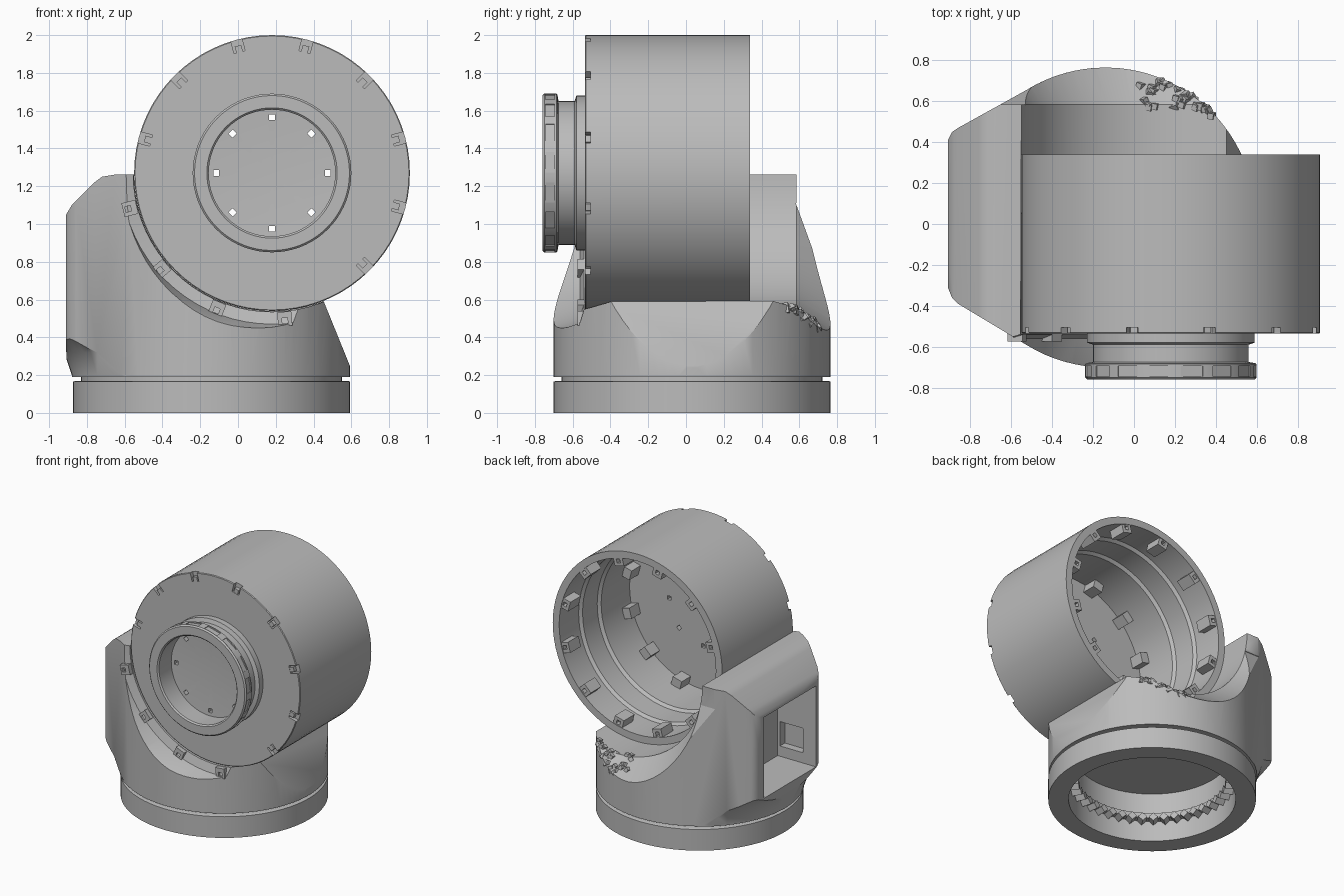
import bpy, bmesh, random
from math import cos, sin, pi, radians, sqrt
from mathutils import Matrix, Vector

old = bpy.data.objects.get("Cube")
if old:
    bpy.data.objects.remove(old)

grey = bpy.data.materials.new("mid grey")
grey.use_nodes = True
grey.diffuse_color = (0.5, 0.5, 0.5, 1)
grey.node_tree.nodes["Principled BSDF"].inputs["Base Color"].default_value = (0.5, 0.5, 0.5, 1)

BASE = Vector((-0.14, 0.032, 0))     # vertical axis of the base
DRUM = Vector((0.18, 0, 1.27))       # horizontal axis of the drum
TURN = Matrix.Rotation(pi / 2, 4, 'X')  # sends z to -y


def finish(bm, name):
    bmesh.ops.recalc_face_normals(bm, faces=bm.faces)
    me = bpy.data.meshes.new(name)
    bm.to_mesh(me)
    bm.free()
    me.materials.append(grey)
    ob = bpy.data.objects.new(name, me)
    bpy.context.scene.collection.objects.link(ob)
    return ob


def smooth(ob, angle=32):
    ob.data.shade_smooth()
    ob.data.set_sharp_from_angle(angle=radians(angle))


def prism(name, pts, axis, lo, hi):
    """Extrude a flat outline along y or z."""
    bm = bmesh.new()
    put = (lambda a, b, t: (a, b, t)) if axis == 'Z' else (lambda a, b, t: (a, t, b))
    face = bm.faces.new([bm.verts.new(put(a, b, lo)) for a, b in pts])
    ext = bmesh.ops.extrude_face_region(bm, geom=[face])
    verts = [g for g in ext["geom"] if isinstance(g, bmesh.types.BMVert)]
    bmesh.ops.translate(bm, verts=verts, vec=put(0, 0, hi - lo))
    return finish(bm, name)


def lathe(name, profile, matrix, closed=False, steps=72):
    """Spin (radius, height) points around z, then place them."""
    bm = bmesh.new()
    vs = [bm.verts.new((r, 0, h)) for r, h in profile]
    pairs = list(zip(vs, vs[1:])) + ([(vs[-1], vs[0])] if closed else [])
    geom = vs + [bm.edges.new(p) for p in pairs]
    bmesh.ops.spin(bm, geom=geom, axis=(0, 0, 1), cent=(0, 0, 0), angle=2 * pi, steps=steps)
    bmesh.ops.remove_doubles(bm, verts=bm.verts, dist=0.0005)
    bmesh.ops.transform(bm, matrix=matrix, verts=bm.verts)
    return finish(bm, name)


def drum_lathe(name, profile):
    """Profile is given as (radius, y)."""
    return lathe(name, [(r, -y) for r, y in profile], Matrix.Translation(DRUM) @ TURN)


def boxes(name, items):
    """Boxes given as (matrix, size)."""
    bm = bmesh.new()
    for m, size in items:
        bmesh.ops.create_cube(bm, size=1, matrix=m @ Matrix.Diagonal((*size, 1)))
    return finish(bm, name)


def block(x, y, z):
    mid = [(a + b) / 2 for a, b in (x, y, z)]
    return Matrix.Translation(mid), [b - a for a, b in (x, y, z)]


def on_drum(angle, r, y):
    """Frame at an angle around the drum: local x points outwards."""
    return (Matrix.Translation(DRUM + Vector((0, y, 0))) @ Matrix.Rotation(-radians(angle), 4, 'Y')
            @ Matrix.Translation((r, 0, 0)))


def ring(angles, r, y, size):
    return [(on_drum(a, r, y), size) for a in angles]


def cut(ob, tool, op='DIFFERENCE'):
    mod = ob.modifiers.new("cut", 'BOOLEAN')
    mod.operation, mod.object, mod.solver = op, tool, 'EXACT'
    mod.use_self = True
    dg = bpy.context.evaluated_depsgraph_get()
    me = bpy.data.meshes.new_from_object(ob.evaluated_get(dg))
    ob.modifiers.clear()
    ob.data = me
    bpy.data.objects.remove(tool)


# Cradle body: plan outline limited by the front outline
plan = [(BASE.x + 0.733 * cos(radians(a)), BASE.y + 0.733 * sin(radians(a)))
        for a in range(-122, 123, 4)]
plan += [(-0.86, 0.47), (-0.89, 0.45), (-0.91, 0.41), (-0.91, -0.31), (-0.89, -0.36), (-0.86, -0.39)]
cradle = prism("cradle_body", plan, 'Z', 0.19, 1.3)
front = [(-0.9, 0.1), (-0.91, 0.34), (-0.91, 1.05), (-0.88, 1.1), (-0.76, 1.22),
         (-0.72, 1.25), (-0.65, 1.262), (0.18, 1.262), (0.45, 0.6), (0.592, 0.25), (0.6, 0.1)]
cut(cradle, prism("outline", front, 'Y', -1, 1), 'INTERSECT')

# Body narrows to the round base at the bottom
foot = [(0, 0.1), (0.74, 0.1), (0.74, 0.2), (0.78, 0.32), (0.89, 0.44), (1.1, 0.6), (1.1, 1.4), (0, 1.4)]
cut(cradle, lathe("foot", foot, Matrix.Translation(BASE)), 'INTERSECT')

# Saddle: stepped lip at the front, flared lip at the back
saddle = [(0, -0.8), (0.88, -0.8), (0.83, -0.68), (0.8, -0.56), (0.735, -0.54),
          (0.731, 0.585), (0.885, 0.8), (0, 0.8)]
cut(cradle, drum_lathe("saddle", saddle))
cut(cradle, boxes("back_trim", [block((-1, 0), (0.585, 1), (1.1, 1.4))]))
place, size = block((-1, 0), (0, 0.5), (-0.45, 0.01))
tilt = Matrix.Translation((0, 0.585, 1.1)) @ Matrix.Rotation(radians(20), 4, 'X')
cut(cradle, boxes("back_slope", [(tilt @ place, size)]))

# Low hollow under the saddle
cut(cradle, lathe("hollow", [(0, 0.1), (0.55, 0.1), (0.55, 0.36), (0, 0.36)],
                  Matrix.Translation(BASE)))

# Deep side window with a small recess in its front wall
cut(cradle, boxes("window", [block((-1.1, -0.58), (-0.3, 0.34), (0.39, 1.02))]))
cut(cradle, boxes("port", [block((-0.8, -0.6), (-0.36, -0.25), (0.47, 0.66))]))
smooth(cradle)

# Base ring, groove and inner teeth
base = lathe("base_ring", [(0.59, 0), (0.733, 0), (0.733, 0.165), (0.72, 0.17), (0.69, 0.17),
                           (0.69, 0.2), (0.54, 0.2), (0.54, 0.16), (0.59, 0.16)],
             Matrix.Translation(BASE), True)
smooth(base)
teeth = []
for i in range(44):
    m = (Matrix.Translation(BASE) @ Matrix.Rotation(i * 2 * pi / 44, 4, 'Z')
         @ Matrix.Translation((0.555, 0, 0.16)) @ Matrix.Rotation(pi / 4, 4, 'X'))
    teeth.append((m, (0.07, 0.045, 0.045)))
boxes("base_teeth", teeth)

# Drum: open at the back, gently stepped inside, with a hollow nose at the front
profile = [(0, -0.58), (0.335, -0.6), (0.335, -0.75), (0.345, -0.76), (0.41, -0.76), (0.42, -0.75),
           (0.42, -0.685), (0.412, -0.68), (0.38, -0.675), (0.38, -0.59), (0.41, -0.58),
           (0.41, -0.535), (0.725, -0.535), (0.73, -0.53), (0.73, 0.34), (0.675, 0.34),
           (0.675, 0.1), (0.655, 0.08), (0.655, -0.1), (0.635, -0.12), (0.635, -0.47), (0, -0.47)]
drum = drum_lathe("drum", profile)
twelve = [15 + 30 * i for i in range(12)]
eight = [45 * i for i in range(8)]
outer = [a for a in twelve if a < 180 or a > 300]
cut(drum, boxes("front_pockets", ring(outer, 0.7, -0.53, (0.075, 0.05, 0.06))))
cut(drum, boxes("nose_notches", ring([i * 22.5 + 8 for i in range(16)], 0.425, -0.72,
                                     (0.03, 0.05, 0.11))))
cut(drum, boxes("nose_holes", ring(eight, 0.295, -0.55, (0.03, 0.3, 0.03))))
smooth(drum)

# Screws in the front pockets and bosses on the lower lip
boxes("front_screws", ring(outer, 0.68, -0.518, (0.035, 0.03, 0.035)))
lip = [194, 221, 248, 275]
bosses = boxes("lip_bosses", ring(lip, 0.775, -0.55, (0.075, 0.05, 0.075)))
cut(bosses, boxes("lip_holes", ring(lip, 0.785, -0.57, (0.03, 0.04, 0.03))))

# Bosses around the open rim and behind the front screws
rim = boxes("rim_bosses", ring(twelve, 0.65, 0.27, (0.075, 0.13, 0.08)))
cut(rim, boxes("rim_holes", ring(twelve, 0.65, 0.33, (0.03, 0.06, 0.03))))
boxes("floor_bosses", ring(twelve, 0.61, -0.42, (0.08, 0.12, 0.08)))

# Patch of small rough chips on the flared lip at the back
random.seed(4)
chips = []
for i in range(30):
    x = random.uniform(0.02, 0.38)
    edge = BASE.y + sqrt(0.733 ** 2 - (x - BASE.x) ** 2)
    y = random.uniform(0.56, max(0.58, edge))
    r = 0.733 + 0.7 * max(0, y - 0.585)
    z = DRUM.z - sqrt(r ** 2 - (x - DRUM.x) ** 2)
    spin = Matrix.Rotation(-0.9, 4, 'X') @ Matrix.Rotation(random.uniform(0, pi), 4, 'Z')
    chips.append((Matrix.Translation((x, min(y, edge - 0.02), z - 0.01)) @ spin
                  @ Matrix.Rotation(0.5, 4, 'Y'), (0.055, 0.03, 0.03)))
boxes("rough_chips", chips)
